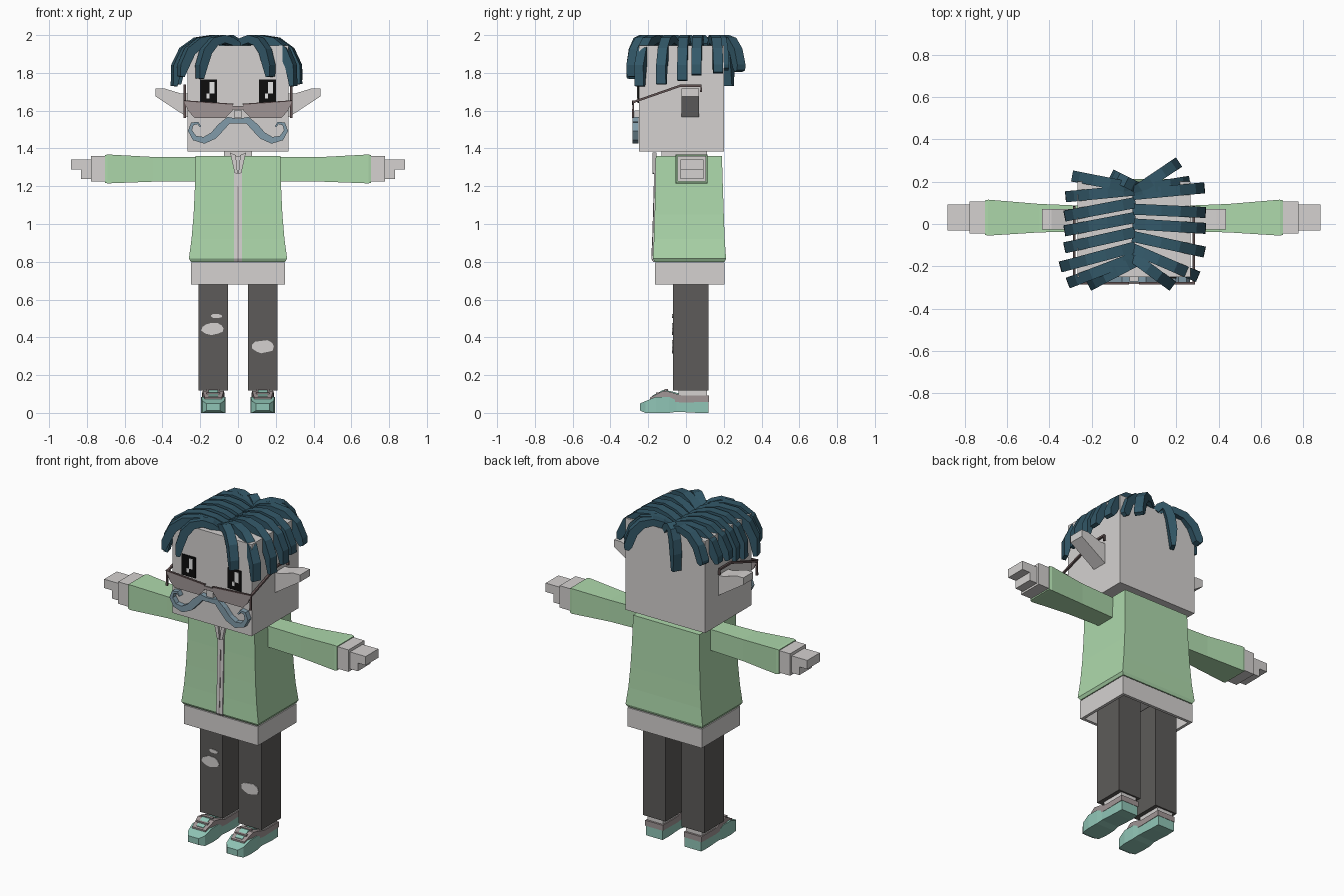
import bpy, bmesh, math, random
from mathutils import Vector

cube = bpy.data.objects.get("Cube")
if cube:
    bpy.data.objects.remove(cube, do_unlink=True)
random.seed(4)


def material(name, r, g, b):
    m = bpy.data.materials.new(name)
    m.use_nodes = True
    m.diffuse_color = (r, g, b, 1)
    m.node_tree.nodes["Principled BSDF"].inputs["Base Color"].default_value = (r, g, b, 1)
    return m


PALE = material("pale grey", .66, .64, .63)
MINT = material("mint green", .42, .69, .41)
CHARCOAL = material("charcoal", .11, .105, .1)
NAVY = material("dark blue hair", .033, .098, .14)
TEAL = material("teal", .28, .56, .47)
STEEL = material("steel blue", .22, .33, .4)
MAUVE = material("mauve grey", .35, .3, .3)
BROWN = material("dark brown", .13, .09, .09)
BLACK = material("black", .004, .004, .004)
WHITE = material("white", .85, .85, .85)


def loft(name, rings, mat, open_start=False):
    """Skin matching rings of points and cap the ends."""
    bm = bmesh.new()
    loops = [[bm.verts.new(p) for p in ring] for ring in rings]
    n = len(loops[0])
    for a, b in zip(loops, loops[1:]):
        for i in range(n):
            j = (i + 1) % n
            bm.faces.new((a[i], a[j], b[j], b[i]))
    if not open_start:
        bm.faces.new(loops[0])
    bm.faces.new(loops[-1])
    bmesh.ops.recalc_face_normals(bm, faces=bm.faces)
    me = bpy.data.meshes.new(name)
    bm.to_mesh(me)
    bm.free()
    me.materials.append(mat)
    ob = bpy.data.objects.new(name, me)
    bpy.context.collection.objects.link(ob)
    return ob


def pair(build, name, rings, mat):
    """Build a part on the left and its mirror image on the right."""
    build("left_" + name, rings, mat)
    build("right_" + name, [[(-p[0], p[1], p[2]) for p in r] for r in rings], mat)


def rect_z(z, x0, x1, y0, y1):
    return [(x0, y0, z), (x1, y0, z), (x1, y1, z), (x0, y1, z)]


def rect_x(x, y0, y1, z0, z1):
    return [(x, y0, z0), (x, y1, z0), (x, y1, z1), (x, y0, z1)]


def rect_y(y, x, w, z0, z1):
    return [(x - w, y, z0), (x + w, y, z0), (x + w, y, z1), (x - w, y, z1)]


def box(x0, x1, y0, y1, z0, z1):
    return [rect_z(z0, x0, x1, y0, y1), rect_z(z1, x0, x1, y0, y1)]


def prism(profile, y0, y1):
    return [[(x, y, z) for x, z in profile] for y in (y0, y1)]


def sweep(points, side, half_w, half_h):
    """Rectangular rings along a path; half_h holds one value per point."""
    pts = [Vector(p) for p in points]
    side = Vector(side).normalized()
    rings = []
    for i, p in enumerate(pts):
        t = pts[min(i + 1, len(pts) - 1)] - pts[max(i - 1, 0)]
        up = t.cross(side).normalized() * half_h[i]
        w = side * half_w
        rings.append([tuple(q) for q in (p - w - up, p + w - up, p + w + up, p - w + up)])
    return rings


# Head, nose and ears
loft("head", box(-.268, .268, -.25, .2, 1.385, 1.945), PALE)
loft("nose", box(-.022, .022, -.272, -.25, 1.56, 1.6), PALE)
ear = [(.26, 1.69), (.3, 1.69), (.39, 1.718), (.436, 1.718), (.436, 1.675), (.26, 1.56)]
pair(loft, "ear", prism(ear, -.025, .07), PALE)

# Eyes with two highlights each
for word, x in (("right", -.155), ("left", .155)):
    loft(word + "_eye", box(x - .045, x + .045, -.257, -.249, 1.64, 1.765), BLACK)
    loft(word + "_eye_glint", box(x + .005, x + .03, -.26, -.256, 1.69, 1.753), WHITE)
    loft(word + "_eye_small_glint", box(x - .012, x + .005, -.26, -.256, 1.665, 1.69), WHITE)

# Glasses
lens = [(.285, 1.65), (.03, 1.632), (.03, 1.6), (.065, 1.562), (.23, 1.562), (.265, 1.6)]
pair(loft, "lens", prism(lens, -.284, -.276), MAUVE)
rim = sweep([(.288, -.281, 1.652), (.025, -.281, 1.634)], (0, 1, 0), .006, [.003] * 2)
pair(loft, "lens_rim", rim, BROWN)
temple = sweep([(.282, -.28, 1.56), (.282, -.28, 1.645), (.282, -.03, 1.732),
                (.282, .08, 1.732), (.282, .08, 1.7)], (1, 0, 0), .006, [.006] * 5)
pair(loft, "temple", temple, BROWN)
loft("glasses_bridge", box(-.035, .035, -.284, -.274, 1.605, 1.625), MAUVE)

# Curled moustache
curl = [(0, 1.545), (.05, 1.55), (.09, 1.512), (.13, 1.468), (.18, 1.443), (.23, 1.455),
        (.254, 1.495), (.242, 1.53), (.213, 1.535), (.198, 1.515)]
thick = [.012, .018, .021, .02, .018, .014, .011, .009, .007, .004]
pair(loft, "moustache", sweep([(x, -.267, z) for x, z in curl], (0, 1, 0), .016, thick), STEEL)

# Hair locks: root y, end x, end y, tip z
ARC = [(0, 1.94), (.18, 1.966), (.4, 1.98), (.65, 1.965), (.85, 1.915), (.97, 1.835)]
LOCKS = [
    (.16, -.31, .13, 1.8), (.1, -.315, .04, 1.79), (.03, -.315, -.03, 1.76),
    (-.04, -.315, -.11, 1.74), (-.11, -.335, -.2, 1.73), (-.16, -.3, -.275, 1.78),
    (-.18, -.2, -.285, 1.77), (.17, -.28, .225, 1.82), (.18, -.09, .225, 1.73),
    (.14, .32, .17, 1.8), (.07, .325, .055, 1.79), (0, .325, -.02, 1.76),
    (-.06, .32, -.13, 1.74), (-.12, .29, -.245, 1.73), (-.16, .17, -.285, 1.78),
    (.16, .25, .2, 1.82), (.15, .2, .285, 1.81),
]
for i, (y0, ex, ey, tip) in enumerate(LOCKS):
    path = [(ex * s, y0 + (ey - y0) * s, z) for s, z in ARC] + [(ex * 1.01, ey, tip)]
    across = (y0 - ey, ex, 0)
    loft(f"hair_lock_{i + 1}", sweep(path, across, .026, [.018, .02, .021, .024, .026, .024, .012]), NAVY)

# Jacket body, collar and zip
BODY = [(.8, .25, -.165, .205), (.817, .26, -.175, .212), (.92, .246, -.17, .205),
        (1.05, .235, -.166, .2), (1.2, .228, -.162, .195), (1.36, .224, -.16, .19)]
loft("jacket", [rect_z(z, -w, w, f, b) for z, w, f, b in BODY], MINT)
loft("neck", box(-.075, .075, -.13, .11, 1.35, 1.39), PALE)
loft("zip", [rect_z(z, -.021, .021, f - .007, f + .01) for z, w, f, b in BODY], PALE)
loft("zip_seam", [rect_z(z, -.003, .003, f - .009, f) for z, w, f, b in BODY[:-1]], MAUVE)
lapel = [(.012, 1.365), (.042, 1.378), (.018, 1.27), (.002, 1.265)]
pair(loft, "lapel", prism(lapel, -.178, -.155), PALE)

# Shirt hem, open underneath
hem = loft("shirt_hem", box(-.25, .25, -.165, .205, .68, .795), PALE, open_start=True)
solid = hem.modifiers.new("thickness", "SOLIDIFY")
solid.thickness = .025
solid.offset = -1

# Arms and hands
pair(loft, "sleeve", [rect_x(.2, -.033, .085, 1.226, 1.354), rect_x(.45, -.04, .095, 1.224, 1.355),
                      rect_x(.69, -.055, .115, 1.215, 1.368),
                      rect_x(.705, -.052, .112, 1.218, 1.365)], MINT)
pair(loft, "cuff", [rect_x(.7, -.045, .107, 1.226, 1.36), rect_x(.778, -.045, .107, 1.226, 1.36)], PALE)
hand = [(.77, 1.238), (.83, 1.238), (.83, 1.288), (.883, 1.288), (.883, 1.342), (.77, 1.342)]
pair(loft, "hand", prism(hand, -.03, .092), PALE)

# Trouser legs
pair(loft, "leg", box(.054, .208, -.07, .12, .118, .77), CHARCOAL)


def tear(name, cx, cz, rx, rz):
    outline = []
    for k in range(11):
        a = math.tau * k / 11
        r = random.uniform(.85, 1.1)
        outline.append((cx + rx * r * math.cos(a), cz + rz * r * math.sin(a)))
    loft(name, prism(outline, -.074, -.069), PALE)


tear("right_knee_tear", -.132, .447, .061, .034)
tear("right_small_tear", -.112, .513, .03, .012)
tear("left_knee_tear", .13, .35, .058, .036)

# Shoes: y, half width, bottom, top
SOLE = [(-.243, .036, .012, .05), (-.215, .057, 0, .062), (-.16, .064, 0, .085),
        (-.09, .062, 0, .085), (-.05, .058, .006, .066), (.06, .058, 0, .06), (.12, .056, 0, .06)]
UPPER = [(-.19, .045, .05, .082), (-.12, .056, .06, .117), (-.08, .058, .06, .11),
         (-.02, .06, .055, .091), (.122, .06, .058, .091)]
TONGUE = [(-.18, .024, .06, .09), (-.12, .026, .06, .122), (-.08, .026, .06, .115), (-.04, .026, .06, .104)]
for part, rows, mat in (("shoe_sole", SOLE, TEAL), ("shoe_upper", UPPER, MAUVE), ("shoe_tongue", TONGUE, TEAL)):
    pair(loft, part, [rect_y(y, .131, w, z0, z1) for y, w, z0, z1 in rows], mat)
for y, z in ((-.15, .1), (-.105, .117)):
    pair(loft, "shoe_lace", box(.095, .167, y - .01, y + .01, z, z + .009), MAUVE)
pair(loft, "sock", box(.078, .184, -.04, .11, .08, .125), PALE)
